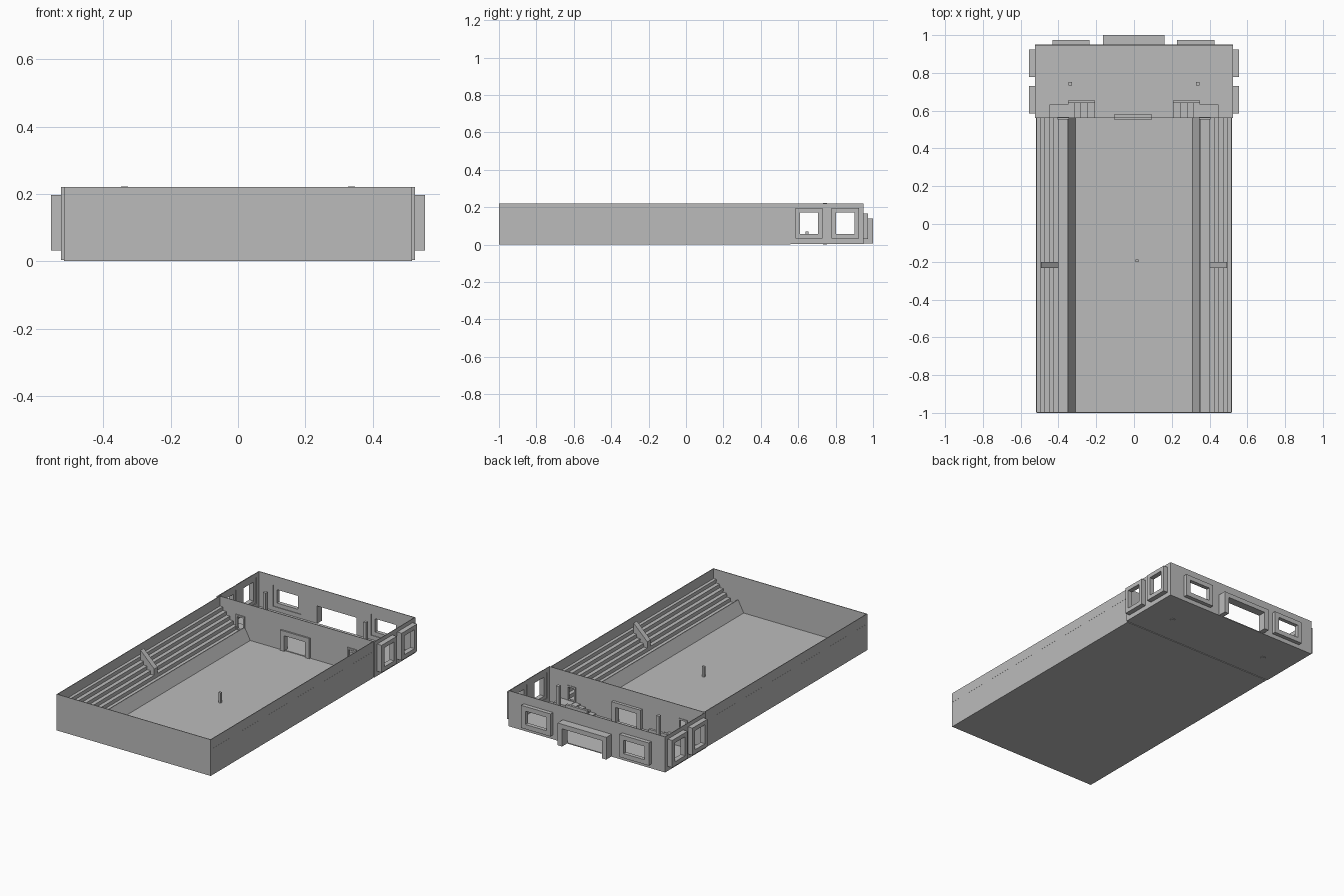
import bpy, bmesh

if "Cube" in bpy.data.objects:
    bpy.data.objects.remove(bpy.data.objects["Cube"])

# One plain grey material for the whole model
grey = bpy.data.materials.new("plain_grey")
grey.diffuse_color = (0.5, 0.5, 0.5, 1)
grey.use_nodes = True
grey.node_tree.nodes["Principled BSDF"].inputs["Base Color"].default_value = grey.diffuse_color


def finish(bm, name):
    me = bpy.data.meshes.new(name)
    bmesh.ops.recalc_face_normals(bm, faces=bm.faces)
    bm.to_mesh(me)
    bm.free()
    me.materials.append(grey)
    ob = bpy.data.objects.new(name, me)
    bpy.context.collection.objects.link(ob)
    return ob


def add_box(bm, x0, x1, y0, y1, z0, z1):
    vs = bmesh.ops.create_cube(bm, size=1)["verts"]
    for v in vs:
        v.co = (x1 if v.co.x > 0 else x0, y1 if v.co.y > 0 else y0, z1 if v.co.z > 0 else z0)


def box(name, *b):
    bm = bmesh.new()
    add_box(bm, *b)
    return finish(bm, name)


def panel(name, axis, p0, p1, a0, a1, z0, z1, holes=()):
    """Upright slab spanning p0..p1 along 'axis' and a0..a1 sideways, with holes (a0, a1, z0, z1)."""
    bm = bmesh.new()

    def piece(s0, s1, b0, b1):
        if s1 - s0 < 1e-5 or b1 - b0 < 1e-5:
            return
        if axis == "y":
            add_box(bm, s0, s1, p0, p1, b0, b1)
        else:
            add_box(bm, p0, p1, s0, s1, b0, b1)

    cur = a0
    for h0, h1, k0, k1 in sorted(holes):
        piece(cur, h0, z0, z1)
        piece(h0, h1, z0, k0)
        piece(h0, h1, k1, z1)
        cur = h1
    piece(cur, a1, z0, z1)
    return finish(bm, name)


def prism(name, pts, y0, y1, side, caps=True, closed=True):
    """Extrude an (|x|, z) profile along y, mirrored by side."""
    bm = bmesh.new()
    A = [bm.verts.new((side * x, y0, z)) for x, z in pts]
    B = [bm.verts.new((side * x, y1, z)) for x, z in pts]
    n = len(pts)
    for i in range(n if closed else n - 1):
        j = (i + 1) % n
        bm.faces.new((A[i], A[j], B[j], B[i]))
    if caps:
        bm.faces.new(A)
        bm.faces.new(B[::-1])
    return finish(bm, name)


T = 0.004                      # wall thickness
H = 0.22                       # wall height
HX, BX = 0.517, 0.525          # half widths of hall and entrance building
Y0, YM, Y1 = -1.0, 0.56, 0.95  # front wall, dividing wall, entrance wall

# Floors
box("hall_floor", -HX, HX, Y0, YM, 0, 0.005)
box("lobby_floor", -BX, BX, YM, Y1, 0.004, 0.009)

# Hall walls
box("front_wall", -HX, HX, Y0, Y0 + T, 0.005, H)

# Dividing wall with a middle doorway and two raised doorways to the stands
side_doors = [(-0.395, -0.355, 0.055, 0.13), (0.355, 0.395, 0.055, 0.13)]
panel("dividing_wall", "y", YM, YM + T, -BX, BX, 0.005, H,
      side_doors + [(-0.075, 0.065, 0.005, 0.10)])
panel("middle_door_frame", "y", 0.55, 0.582, -0.103, 0.093, 0.005, 0.128,
      [(-0.075, 0.065, 0.005, 0.10)])

# Entrance wall with two windows and the main doorway
wins = [(-0.432, -0.235, 0.03, 0.167), (0.228, 0.425, 0.03, 0.167)]
e = 0.004


def shrink(w, d):
    return (w[0] + d, w[1] - d, w[2] + d, w[3] - d)


panel("entrance_wall", "y", Y1 - T, Y1, -BX, BX, 0.005, H,
      [shrink(w, e) for w in wins] + [(-0.14, 0.14, 0.009, 0.115)])
for w in wins:
    panel("entrance_window_frame", "y", Y1, 0.974, *w, [shrink(w, 0.028)])
panel("main_door_frame", "y", Y1, 1.0, -0.165, 0.162, 0.005, 0.14,
      [(-0.135, 0.132, 0.005, 0.112)])

side_wins = [(0.585, 0.73, 0.032, 0.197), (0.777, 0.925, 0.032, 0.197)]
for s in (-1, 1):
    # Long outer wall
    box("long_wall", *sorted((s * HX, s * (HX - T))), Y0, YM, 0.005, H)

    # Entrance building side wall and its window frames
    panel("lobby_side_wall", "x", *sorted((s * BX, s * (BX - T))), YM, Y1, 0.005, H,
          [shrink(w, e) for w in side_wins])
    for w in side_wins:
        panel("side_window_frame", "x", *sorted((s * 0.555, s * BX)), *w, [shrink(w, 0.025)])

    # Sloped barrier along the court edge
    prism("court_barrier", [(0.31, 0.005), (0.347, 0.075), (0.352, 0.075), (0.352, 0.005)],
          Y0 + T, YM, s)

    # Walkway and stepped stand
    pts = [(0.352, 0.05), (0.40, 0.05)]
    z = 0.05
    for x in (0.40, 0.424, 0.447, 0.471, 0.494):
        z += 0.022
        pts += [(x, z), (x + 0.0235, z)]
    pts = [p for i, p in enumerate(pts) if i == 0 or p != pts[i - 1]]
    prism("stepped_stand", pts, Y0 + T, YM, s, caps=False, closed=False)

    # Sloped divider in the middle of the stand
    prism("stand_divider", [(0.40, 0.05), (0.40, 0.11), (0.492, 0.20), (0.492, 0.14)],
          -0.232, -0.20, s)

    # Frame of the raised doorway
    panel("stand_door_frame", "y", 0.553, 0.567, *sorted((s * 0.345, s * 0.405)), 0.05, 0.14,
          [(*sorted((s * 0.355, s * 0.395)), 0.055, 0.13)])

    # Lobby landing and steps up to the raised doorway
    box("landing", *sorted((s * 0.35, s * 0.447)), YM + T, 0.632, 0.009, 0.05)
    for i in range(4):
        x = 0.21 + i * 0.035
        box("lobby_step", *sorted((s * x, s * (x + 0.035))), YM + T, 0.64, 0.009, 0.018 + i * 0.01)
    box("stair_side_wall", *sorted((s * 0.207, s * 0.35)), 0.64, 0.655, 0.009, 0.07)

    # Lobby column
    box("lobby_column", *sorted((s * 0.327, s * 0.347)), 0.733, 0.753, 0.0, 0.222)

# Short post in the court
box("court_post", 0.009, 0.025, -0.202, -0.187, 0.005, 0.067)
